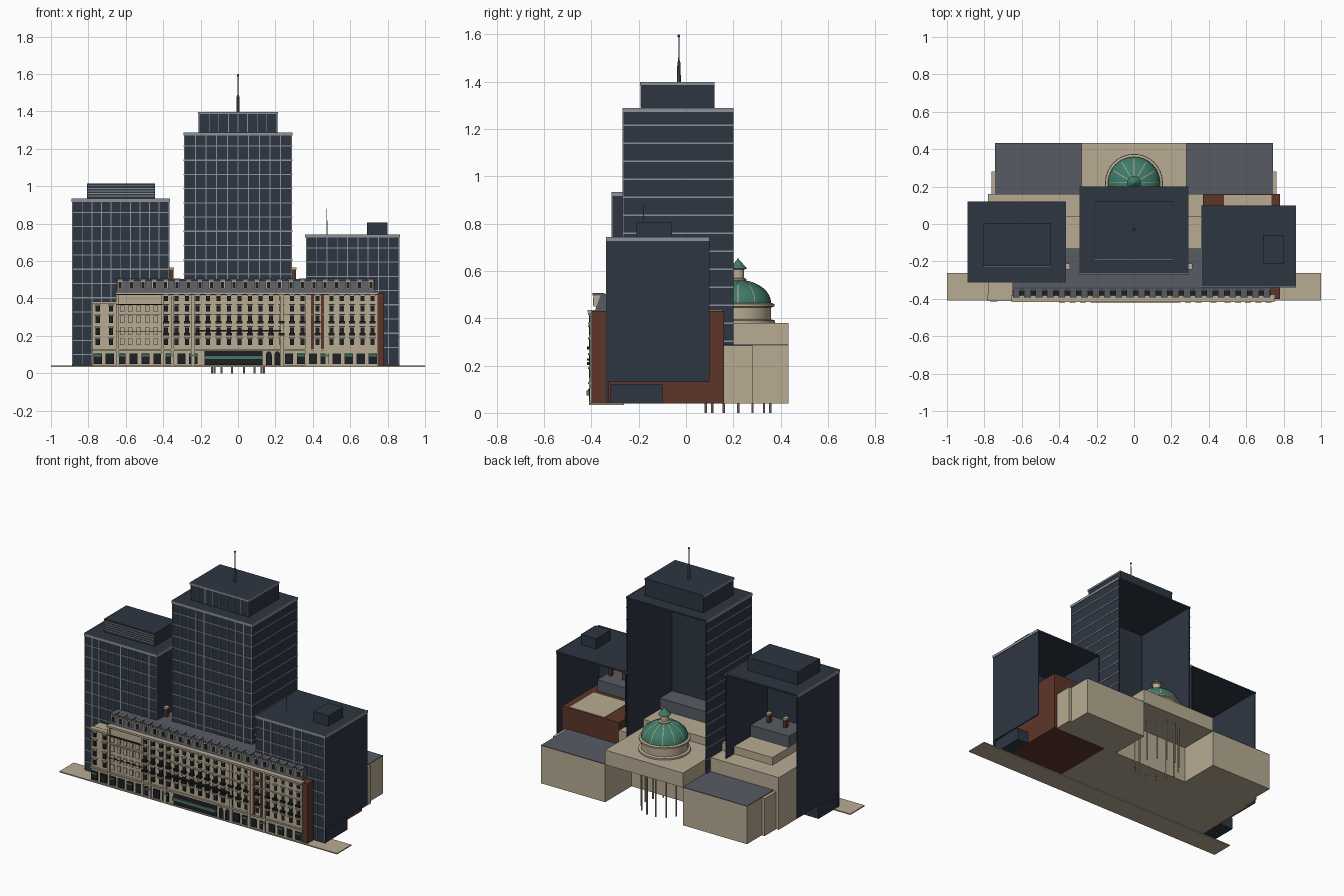
import bpy, bmesh, math
from mathutils import Matrix

if "Cube" in bpy.data.objects:
    bpy.data.objects.remove(bpy.data.objects["Cube"])


def material(name, r, g, b):
    m = bpy.data.materials.new(name)
    m.use_nodes = True
    m.diffuse_color = (r, g, b, 1)
    m.node_tree.nodes["Principled BSDF"].inputs["Base Color"].default_value = (r, g, b, 1)
    return m


navy = material("navy glass", .027, .037, .055)
silver = material("silver mullion", .27, .29, .32)
stone = material("limestone", .48, .41, .29)
brick = material("red brick", .11, .036, .023)
slate = material("slate roof", .095, .105, .125)
copper = material("green copper", .05, .2, .14)
dark = material("dark window", .012, .014, .018)


def finish(name, bm, mat, smooth=False):
    me = bpy.data.meshes.new(name)
    bmesh.ops.recalc_face_normals(bm, faces=bm.faces)
    bm.to_mesh(me)
    bm.free()
    me.materials.append(mat)
    ob = bpy.data.objects.new(name, me)
    bpy.context.scene.collection.objects.link(ob)
    if smooth:
        bpy.ops.object.select_all(action="DESELECT")
        ob.select_set(True)
        bpy.context.view_layer.objects.active = ob
        bpy.ops.object.shade_smooth_by_angle()
    return ob


def boxes(name, mat, items):
    """One object made of boxes given as x0, x1, y0, y1, z0, z1."""
    bm = bmesh.new()
    for x0, x1, y0, y1, z0, z1 in items:
        mtx = Matrix.Translation(((x0 + x1) / 2, (y0 + y1) / 2, (z0 + z1) / 2))
        mtx = mtx @ Matrix.Diagonal((x1 - x0, y1 - y0, z1 - z0, 1))
        bmesh.ops.create_cube(bm, size=1, matrix=mtx)
    return finish(name, bm, mat)


def lathe(name, mat, profile, x, y, steps=32):
    """Revolve (radius, z) points around a vertical axis."""
    bm = bmesh.new()
    vs = [bm.verts.new((r, 0, z)) for r, z in profile]
    es = [bm.edges.new(p) for p in zip(vs, vs[1:])]
    bmesh.ops.spin(bm, geom=vs + es, cent=(0, 0, 0), axis=(0, 0, 1),
                   angle=math.tau, steps=steps, use_merge=True)
    bmesh.ops.remove_doubles(bm, verts=bm.verts, dist=1e-5)
    bmesh.ops.translate(bm, verts=bm.verts, vec=(x, y, 0))
    return finish(name, bm, mat, True)


def spread(a, b, n):
    return [a + (b - a) * i / (n - 1) for i in range(n)]


# Towers: shells open at the back, with a roof slab and a front grid
def tower(name, x0, x1, y0, y1, top, side_z, bays, ribs):
    t = .008
    boxes(name + "_shell", navy, [
        (x0, x1, y0, y0 + t, .04, top), (x0, x0 + t, y0, y1, side_z, top),
        (x1 - t, x1, y0, y1, side_z, top), (x0, x1, y0, y1, top - .01, top)])
    grid = [(x - .0025, x + .0025, y0 - .004, y0, .05, top) for x in spread(x0 + .003, x1 - .003, bays + 1)]
    z = top - .07
    while z > .08:
        grid.append((x0, x1, y0 - .004, y0, z - .003, z + .003))
        if ribs and z > side_z:
            grid += [(x0 - .003, x0, y0, y1, z - .003, z + .003),
                     (x1, x1 + .003, y0, y1, z - .003, z + .003)]
        z -= .076
    boxes(name + "_mullions", silver, grid)
    e = .004
    boxes(name + "_cornice", silver, [
        (x0 - e, x1 + e, y0 - e, y0, top - .014, top + .003),
        (x0 - e, x0, y0, y1, top - .014, top + .003),
        (x1, x1 + e, y0, y1, top - .014, top + .003)])


tower("central_tower", -.288, .288, -.265, .2, 1.285, .28, 10, True)
tower("west_tower", -.887, -.367, -.31, .12, .93, .13, 10, False)
tower("east_tower", .363, .863, -.335, .1, .74, .13, 9, False)
boxes("tower_bases", navy, [(.78, .86, -.32, -.1, .04, .12), (-.885, -.78, -.3, -.1, .04, .12)])

# Rooftop volumes
boxes("crown", navy, [(-.21, .21, -.19, .12, 1.285, 1.39)])
boxes("crown_trim", silver,
      [(-.214, .214, -.194, -.19, 1.385, 1.397), (-.214, -.21, -.19, .12, 1.385, 1.397),
       (.21, .214, -.19, .12, 1.385, 1.397)]
      + [(x - .002, x + .002, -.193, -.19, 1.29, 1.385) for x in spread(-.205, .205, 9)])
boxes("crown_roof", navy, [(-.21, .21, -.19, .12, 1.385, 1.397)])
boxes("west_penthouse", navy, [(-.807, -.445, -.225, .003, .93, 1.015)])
boxes("west_louvers", silver, [(-.807, -.445, -.229, -.225, z, z + .005) for z in spread(.945, 1.0, 5)])
boxes("east_penthouse", navy, [(.69, .8, -.21, -.06, .74, .807)])
lathe("central_mast", slate, [(0, 1.395), (.009, 1.395), (.007, 1.48), (.003, 1.49), (.002, 1.585),
                              (.006, 1.59), (.006, 1.596), (0, 1.6)], 0, -.03, 10)
lathe("east_mast", silver, [(0, .74), (.003, .74), (.0015, .88), (0, .88)], .475, -.18, 8)

# Pavement and hotel body
boxes("pavement", stone, [(-1, 1, -.41, -.262, .034, .041)])
boxes("hotel_body", stone, [(-.78, .37, -.4, .16, .04, .38), (-.65, .37, -.4, .04, .38, .43)])
boxes("brick_block", brick, [(.37, .78, -.4, .16, .04, .43)])
boxes("brick_block_roof", stone, [(.48, .735, -.1, .155, .43, .434)])
boxes("east_front", stone, [(.37, .745, -.406, -.4, .04, .43)])
boxes("brick_bay", brick, [(.39, .405, -.409, -.4, .12, .42), (.445, .46, -.409, -.4, .12, .42)])

# Mansard roof, an extruded profile
bm = bmesh.new()
section = [(-.385, .43), (-.362, .495), (-.34, .503), (-.13, .503), (-.13, .43)]
f = bm.faces.new([bm.verts.new((-.65, y, z)) for y, z in section])
ext = bmesh.ops.extrude_face_region(bm, geom=[f])
bmesh.ops.translate(bm, vec=(1.38, 0, 0), verts=[v for v in ext["geom"] if isinstance(v, bmesh.types.BMVert)])
finish("mansard_roof", bm, slate)

dormers = spread(-.63, .71, 23)
boxes("dormers", stone, [(x - .014, x + .014, -.39, -.35, .45, .495) for x in dormers])
boxes("dormer_caps", slate, [(x - .018, x + .018, -.394, -.345, .495, .506) for x in dormers])
boxes("dormer_windows", dark, [(x - .008, x + .008, -.393, -.388, .456, .488) for x in dormers])
chimney_x = (-.56, -.44, -.355, .3, .44, .6, .7)
boxes("chimneys", brick, [(x - .01, x + .01, -.24, -.215, .49, .56) for x in chimney_x])
boxes("chimney_caps", stone, [(x - .013, x + .013, -.243, -.212, .555, .565) for x in chimney_x])

# Facade windows, sills, bands and balconies
FRONT = -.409
floors = [(.15, .185), (.205, .245), (.27, .31), (.33, .362), (.385, .412)]
columns = spread(-.385, .345, 14) + [.425] + spread(.5, .72, 5)
windows, sills, rails = [], [], []
for i, (a, b) in enumerate(floors):
    for x in columns:
        windows.append((x - .011, x + .011, FRONT, -.4, a, b))
        sills.append((x - .016, x + .016, FRONT - .006, -.4, b + .002, b + .008))
        if i in (1, 2):
            rails.append((x - .016, x + .016, FRONT - .01, -.4, a - .003, a + .01))
    if i < 4:
        windows += [(x - .011, x + .011, FRONT, -.4, a, b) for x in (-.75, -.68)]
        sills += [(x - .016, x + .016, FRONT - .004, -.4, b, b + .006) for x in (-.75, -.68)]
        # Pale shuttered bays
        sills += [(x - .012, x + .012, FRONT, -.4, a, b) for x in spread(-.62, -.44, 5)]
boxes("windows", dark, windows)
boxes("window_hoods", stone, sills)
boxes("balcony_rails", dark, rails + [
    (-.22, .23, FRONT - .01, -.4, .222, .23), (-.65, -.4, FRONT - .002, -.4, .366, .37),
    (-.65, -.4, FRONT - .002, -.4, .222, .226), (-.65, .745, FRONT - .002, -.4, .419, .423)])
boxes("cornices", stone, [
    (-.655, .75, -.416, -.38, .424, .434), (-.785, -.65, -.412, -.38, .372, .384),
    (-.78, .75, -.413, -.4, .122, .131), (-.65, .745, -.411, -.4, .313, .318)])
boxes("pilasters", stone, [(x - .008, x + .008, -.41, -.4, .04, .42)
                           for x in (-.645, -.405, -.35, -.24, .235, .365, .475)])

# Street level shopfronts, awnings, arches and canopy
shops = [x for x in spread(-.75, .72, 24) if not -.2 < x < .24]
boxes("shopfronts", dark, [(x - .022, x + .022, FRONT, -.4, .05, .105) for x in shops])
boxes("awnings", copper, [(x - .02, x + .02, -.414, -.4, .09, .1) for x in shops[::2]])
boxes("entrance", dark, [(-.18, .13, FRONT, -.4, .045, .122)])
bm = bmesh.new()
for x in (.165, .21):
    rim = [(x + .016 * math.cos(a), .095 + .022 * math.sin(a)) for a in spread(0, math.pi, 9)]
    pts = [(x - .016, .045), (x + .016, .045)] + rim
    bm.faces.new([bm.verts.new((px, FRONT, pz)) for px, pz in pts])
finish("arched_doors", bm, dark)
boxes("canopy", copper, [(-.18, .13, -.42, -.4, .073, .09)])
boxes("canopy_roof", slate, [(-.18, .13, -.42, -.4, .09, .094)])

# Rear wings and raised central hall
for s, side in ((-1, "west"), (1, "east")):
    xs = sorted((s * .28, s * .742))
    boxes(side + "_wing", stone, [(*xs, .16, .432, .04, .284)])
    boxes(side + "_wing_roof", slate, [(*xs, .16, .432, .284, .289)])
    boxes(side + "_wing_step", stone, [(*sorted((s * .74, s * .762)), .16, .28, .04, .284)])
boxes("central_hall", stone, [(-.28, .28, .16, .432, .285, .38)])

# Rotunda: columns, drum, dome, ribs and lantern
CY, R = .22, .14
for i in range(14):
    a = math.tau * i / 14
    lathe(f"column_{i + 1}", stone, [(0, 0), (.005, 0), (.005, .285), (0, .285)],
          R * math.cos(a), CY + R * math.sin(a), 8)
lathe("drum", stone, [(.155, .38), (.155, .39), (.14, .395), (.14, .445), (.153, .45),
                      (.153, .46), (.14, .465), (0, .465)], 0, CY)
arc = [(R * math.cos(a), .462 + .1 * math.sin(a)) for a in spread(0, math.pi / 2, 10)]
lathe("dome", copper, arc, 0, CY)
bm = bmesh.new()
for i in range(12):
    a = math.tau * i / 12
    u, w = (math.cos(a), math.sin(a)), (-math.sin(a) * .002, math.cos(a) * .002)
    strip = [[bm.verts.new((u[0] * (r + .002) + k * w[0], CY + u[1] * (r + .002) + k * w[1], z + .002))
              for k in (-1, 1)] for r, z in arc[:-1]]
    for p, q in zip(strip, strip[1:]):
        bm.faces.new((p[0], p[1], q[1], q[0]))
finish("dome_ribs", bm, stone)
lathe("lantern", stone, [(.036, .55), (.036, .565), (.026, .57), (.026, .605), (.036, .61), (0, .612)], 0, CY, 16)
lathe("lantern_cap", copper, [(.038, .61), (.02, .63), (.006, .645), (0, .655)], 0, CY, 16)
